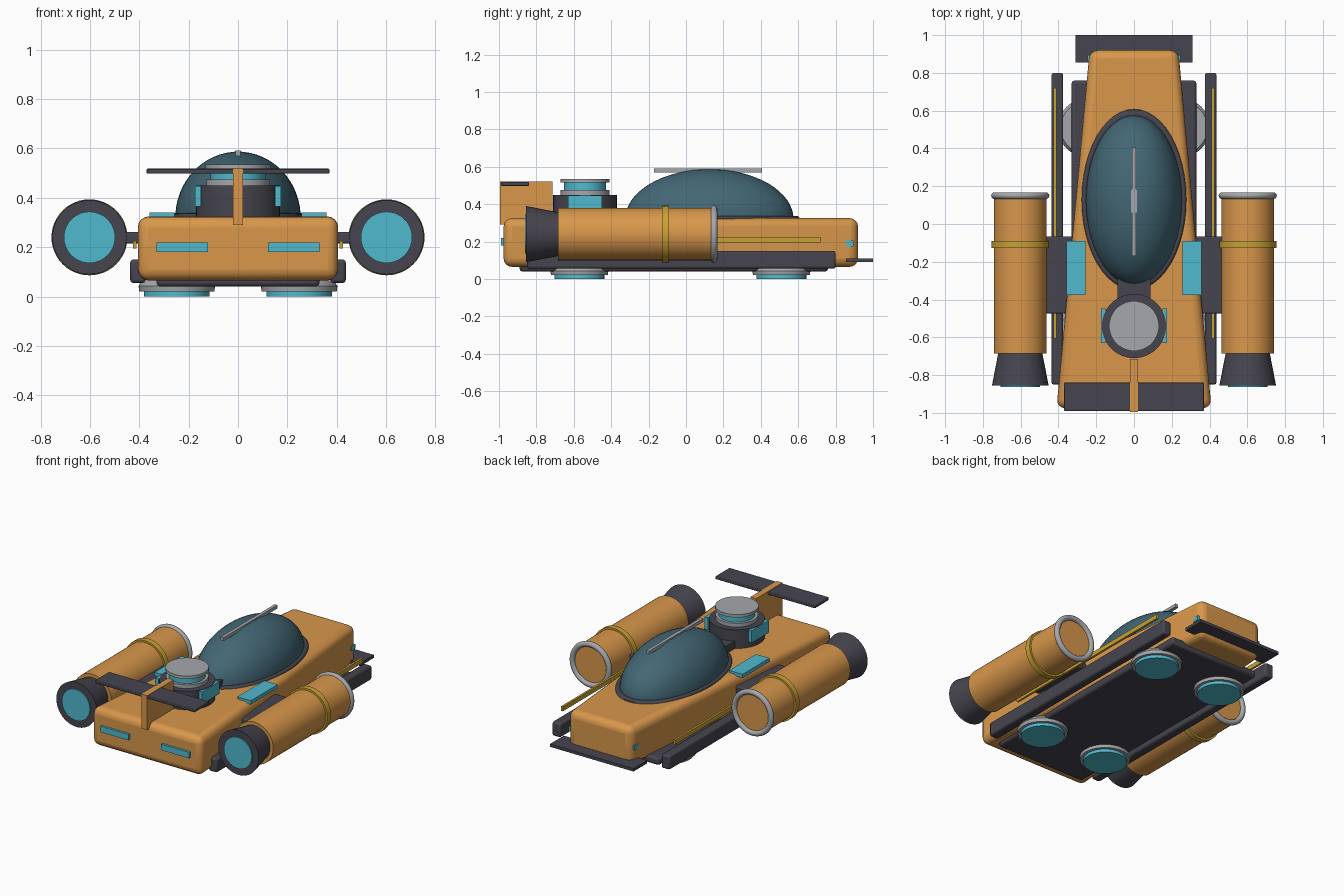
import bpy, bmesh, math
from mathutils import Matrix

if "Cube" in bpy.data.objects:
    bpy.data.objects.remove(bpy.data.objects["Cube"])


def material(name, rgb):
    m = bpy.data.materials.new(name)
    m.diffuse_color = (*rgb, 1)
    m.use_nodes = True
    m.node_tree.nodes["Principled BSDF"].inputs["Base Color"].default_value = m.diffuse_color
    return m


ORANGE = material("orange paint", (0.69, 0.31, 0.07))
DARK = material("dark metal", (0.062, 0.060, 0.078))
CYAN = material("cyan glow", (0.08, 0.49, 0.62))
GLASS = material("canopy glass", (0.055, 0.135, 0.175))
GREY = material("light grey metal", (0.38, 0.39, 0.41))
GOLD = material("gold trim", (0.58, 0.36, 0.035))


def finish(name, bm, mat, bevel=0, segments=2, smooth=True):
    bmesh.ops.recalc_face_normals(bm, faces=bm.faces)
    mesh = bpy.data.meshes.new(name)
    bm.to_mesh(mesh)
    bm.free()
    mesh.materials.append(mat)
    ob = bpy.data.objects.new(name, mesh)
    bpy.context.collection.objects.link(ob)
    if bevel:
        mod = ob.modifiers.new("bevel", 'BEVEL')
        mod.width, mod.segments = bevel, segments
    if smooth:
        bpy.ops.object.select_all(action='DESELECT')
        ob.select_set(True)
        bpy.context.view_layer.objects.active = ob
        bpy.ops.object.shade_smooth_by_angle(angle=math.radians(35))
    return ob


def box(name, x, y, z, mat, bevel=0, segments=2):
    """Box from (min, max) pairs on each axis."""
    bm = bmesh.new()
    bmesh.ops.create_cube(bm, size=1)
    for v in bm.verts:
        v.co = [(a + b) / 2 + c * (b - a) for (a, b), c in zip((x, y, z), v.co)]
    return finish(name, bm, mat, bevel, segments, smooth=bevel > 0)


def lathe(name, profile, origin, mat, axis='Z', closed=False, scale=(1, 1, 1), n=48):
    """Revolve (radius, height) points about an axis through origin."""
    bm = bmesh.new()
    rings = []
    for r, h in profile:
        if r == 0:
            rings.append([bm.verts.new((0, 0, h))] * n)
        else:
            rings.append([bm.verts.new((r * math.cos(t), r * math.sin(t), h))
                          for t in (2 * math.pi * i / n for i in range(n))])
    pairs = list(zip(rings, rings[1:])) + ([(rings[-1], rings[0])] if closed else [])
    for a, b in pairs:
        for i in range(n):
            j = (i + 1) % n
            bm.faces.new(list(dict.fromkeys((a[i], a[j], b[j], b[i]))))
    rot = Matrix.Rotation(-math.pi / 2, 4, 'X') if axis == 'Y' else Matrix()
    bm.transform(Matrix.Translation(origin) @ rot @ Matrix.Diagonal((*scale, 1)))
    return finish(name, bm, mat)


def drum(name, origin, r, h0, h1, mat, axis='Z', r2=None):
    r2 = r if r2 is None else r2
    return lathe(name, [(0, h0), (r, h0), (r2, h1), (0, h1)], origin, mat, axis)


def ring(name, origin, major, minor, mat, axis='Z', scale=(1, 1, 1)):
    pts = [(major + minor * math.cos(t), minor * math.sin(t))
           for t in (math.pi * k / 6 for k in range(12))]
    return lathe(name, pts, origin, mat, axis, True, scale)


# Tapered hull with rounded edges
hull_bm = bmesh.new()
bmesh.ops.create_cube(hull_bm, size=2)
for v in hull_bm.verts:
    front = v.co.y > 0
    v.co = (v.co.x * (0.235 if front else 0.41), 0.92 if front else -0.975,
            0.325 if v.co.z > 0 else 0.065)
finish("hull", hull_bm, ORANGE, 0.045, 4)

# Belly plate and front splitter
box("belly_plate", (-0.33, 0.33), (-0.89, 0.76), (0.04, 0.09), DARK, 0.015)
box("front_splitter", (-0.31, 0.31), (0.855, 1.0), (0.09, 0.11), DARK)

# Canopy half ellipsoid with rim and spine
dome = [(math.cos(k * math.pi / 32), math.sin(k * math.pi / 32)) for k in range(16)] + [(0, 1)]
lathe("canopy", dome, (0, 0.125, 0.32), GLASS, scale=(0.254, 0.45, 0.267), n=64)
ring("canopy_rim", (0, 0.13, 0.325), 0.95, 0.05, DARK, scale=(0.277, 0.478, 0.26))
box("canopy_spine", (-0.011, 0.011), (-0.17, 0.405), (0.57, 0.592), GREY)
box("canopy_spine_joint", (-0.015, 0.015), (0.06, 0.18), (0.568, 0.59), GREY)

# Turret behind the canopy
T = (0, -0.54, 0)
drum("turret_base", T, 0.17, 0.31, 0.45, DARK)
drum("turret_lower_ring", T, 0.13, 0.45, 0.475, GREY)
drum("turret_glow", T, 0.112, 0.47, 0.52, CYAN)
drum("turret_cap", T, 0.132, 0.515, 0.535, GREY)
box("turret_neck", (-0.088, 0.088), (-0.42, -0.28), (0.31, 0.375), DARK)

# Tail fin and wing
box("tail_fin", (-0.021, 0.021), (-0.995, -0.715), (0.29, 0.52), ORANGE)
box("tail_wing", (-0.37, 0.37), (-0.99, -0.84), (0.498, 0.518), DARK, 0.004)

# Parts repeated on both sides
for s, side in ((-1, "left"), (1, "right")):
    def pair(name, x, y, z, mat, bevel=0):
        box(f"{side}_{name}", tuple(sorted((s * x[0], s * x[1]))), y, z, mat, bevel)

    pair("skid", (0.375, 0.437), (-0.85, 0.80), (0.055, 0.15), DARK, 0.012)
    pair("trim_rail", (0.411, 0.425), (-0.605, 0.72), (0.195, 0.225), GOLD)
    pair("engine_pylon", (0.30, 0.48), (-0.475, -0.065), (0.215, 0.262), DARK, 0.008)
    pair("deck_panel", (0.258, 0.358), (-0.375, -0.09), (0.315, 0.34), CYAN)
    pair("turret_light", (0.15, 0.175), (-0.63, -0.448), (0.365, 0.447), CYAN)
    pair("head_light", (0.21, 0.245), (0.855, 0.895), (0.175, 0.205), CYAN)
    pair("tail_light", (0.122, 0.33), (-0.99, -0.96), (0.18, 0.22), CYAN)

    # Engine pod pointing along the body
    E = (s * 0.602, 0, 0.24)
    drum(f"{side}_engine_pod", E, 0.14, -0.685, 0.15, ORANGE, 'Y')
    drum(f"{side}_engine_nozzle", E, 0.15, -0.855, -0.68, DARK, 'Y', 0.116)
    drum(f"{side}_engine_glow", E, 0.104, -0.862, -0.84, CYAN, 'Y')
    drum(f"{side}_engine_band", E, 0.152, -0.128, -0.09, GOLD, 'Y')
    ring(f"{side}_engine_intake", (E[0], 0.15, E[2]), 0.136, 0.018, GREY, 'Y')

    # Hover pads under the belly
    for y, end in ((-0.57, "rear"), (0.51, "front")):
        P = (s * 0.248, y, 0)
        lathe(f"{side}_{end}_pad_housing",
              [(0, 0.02), (0.152, 0.02), (0.155, 0.042), (0.14, 0.065), (0, 0.065)], P, GREY)
        drum(f"{side}_{end}_pad_glow", P, 0.133, 0, 0.025, CYAN)
